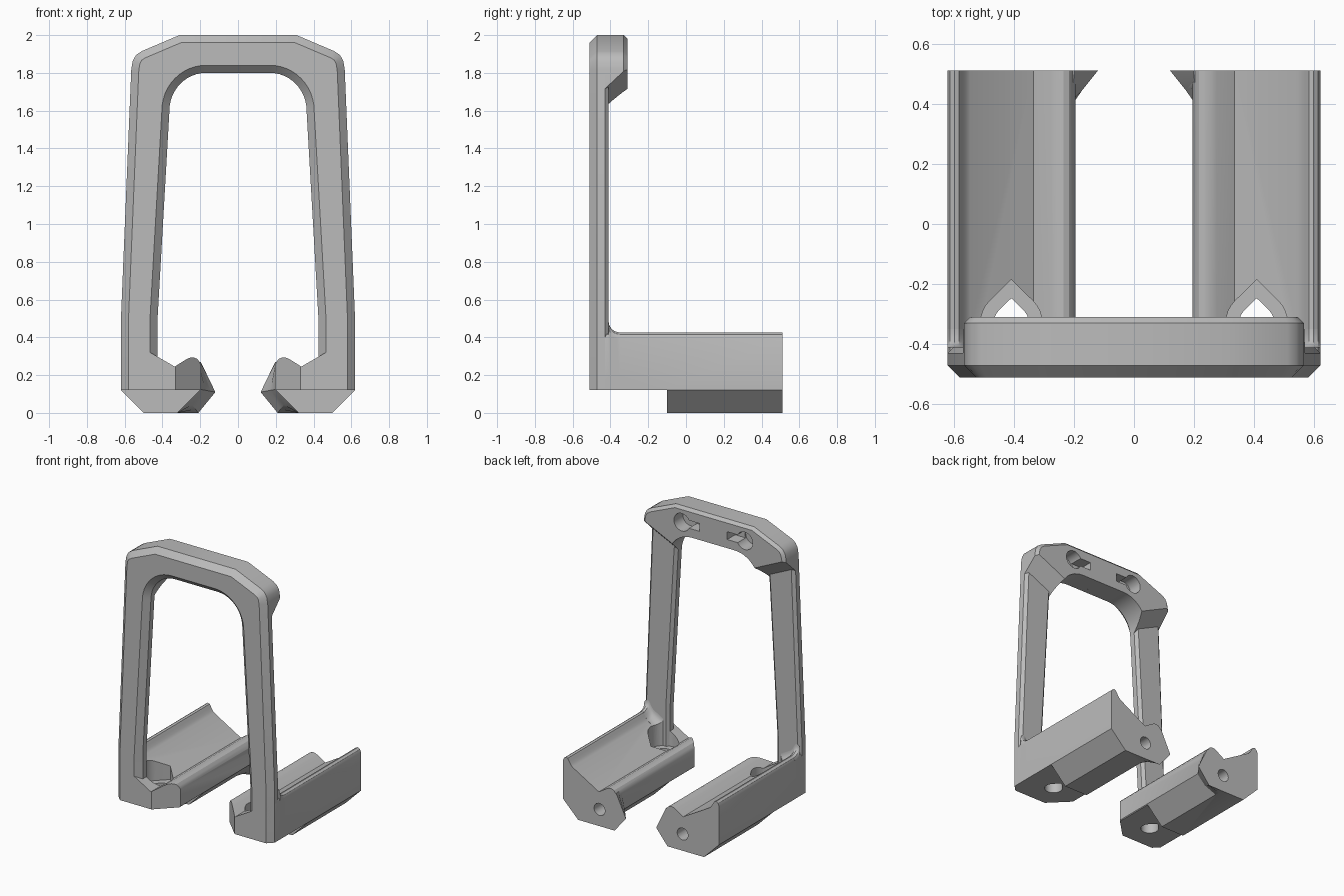
import bpy, bmesh
from math import sin, cos, pi, radians
from mathutils import Vector

if "Cube" in bpy.data.objects:
    bpy.data.objects.remove(bpy.data.objects["Cube"])

grey = bpy.data.materials.new("plain grey")
grey.use_nodes = True
grey.diffuse_color = (0.5, 0.5, 0.5, 1)
grey.node_tree.nodes["Principled BSDF"].inputs["Base Color"].default_value = (0.5, 0.5, 0.5, 1)


def loft(name, rings, cuts=()):
    """Skin equal-sized 3D rings, cap the ends, then trim by (point, outward normal) planes."""
    bm = bmesh.new()
    rows = [[bm.verts.new(p) for p in ring] for ring in rings]
    n = len(rows[0])
    for a, b in zip(rows, rows[1:]):
        for i in range(n):
            j = (i + 1) % n
            bm.faces.new((a[i], a[j], b[j], b[i]))
    bm.faces.new(rows[0])
    bm.faces.new(rows[-1])
    for point, normal in cuts:
        res = bmesh.ops.bisect_plane(bm, geom=bm.verts[:] + bm.edges[:] + bm.faces[:],
                                     plane_co=point, plane_no=normal, clear_outer=True)
        edges = [e for e in res["geom_cut"] if isinstance(e, bmesh.types.BMEdge)]
        bmesh.ops.holes_fill(bm, edges=edges, sides=0)
    bmesh.ops.recalc_face_normals(bm, faces=bm.faces[:])
    mesh = bpy.data.meshes.new(name)
    bm.to_mesh(mesh)
    bm.free()
    mesh.materials.append(grey)
    ob = bpy.data.objects.new(name, mesh)
    bpy.context.collection.objects.link(ob)
    return ob


def along_y(outline, y):
    return [(x, y, z) for x, z in outline]


def prism(name, outline, y0, y1, cuts=()):
    return loft(name, [along_y(outline, y0), along_y(outline, y1)], cuts)


def box(name, x0, x1, y0, y1, z0, z1):
    return prism(name, [(x0, z0), (x1, z0), (x1, z1), (x0, z1)], y0, y1)


def combine(ob, tool, operation="DIFFERENCE"):
    mod = ob.modifiers.new("combine", "BOOLEAN")
    mod.operation, mod.solver, mod.object = operation, "EXACT", tool
    bpy.context.view_layer.objects.active = ob
    bpy.ops.object.modifier_apply(modifier=mod.name)
    bpy.data.objects.remove(tool)


def symmetric(half):
    """Counter-clockwise closed outline from its right half, listed bottom to top."""
    return half + [(-x, z) for x, z in reversed(half)]


def inset(outline, d):
    pts = [Vector(p) for p in outline]
    out = []
    for i, p in enumerate(pts):
        a = (p - pts[i - 1]).normalized()
        b = (pts[(i + 1) % len(pts)] - p).normalized()
        n1, n2 = Vector((-a.y, a.x)), Vector((-b.y, b.x))
        out.append(tuple(p + (n1 + n2) * d / (1 + n1.dot(n2))))
    return out


def circle(cx, cz, r, n=32):
    return [(cx + r * cos(2 * pi * i / n), cz + r * sin(2 * pi * i / n)) for i in range(n)]


def teardrop(cx, cy, r, z):
    """Round hole with a pointed back."""
    angles = [radians(135 + 270 * i / 24) for i in range(25)]
    return [(cx + r * cos(a), cy + r * sin(a), z) for a in angles] + [(cx, cy + r * 1.4, z)]


# Outlines of the arch: outer edge and opening
outer = symmetric([(0.62, -0.2), (0.62, 0.49), (0.565, 1.82), (0.557, 1.865),
                   (0.54, 1.895), (0.51, 1.915), (0.31, 2.0)])
arc = [(0.17 + 0.193 * cos(pi / 2 * i / 12), 1.6 + 0.2 * sin(pi / 2 * i / 12)) for i in range(13)]
opening = symmetric([(0.427, -0.4), (0.427, 0.48)] + arc)

# Upright frame with chamfered edges
frame = loft("upright_frame",
             [along_y(inset(outer, d), y) for d, y in
              ((0.04, -0.51), (0, -0.47), (0, -0.43), (0.02, -0.41))],
             [((0, 0, 0.12), (0, 0, -1))])
combine(frame, loft("opening_cutter",
                    [along_y(inset(opening, -d), y) for d, y in
                     ((0.05, -0.52), (0, -0.47), (0, -0.43), (0.03, -0.40))]))

# Thick mounting block behind the top, with slanted undersides
slants = [((s * 0.57, -0.31, 1.83), (s * 0.47, 0.95, -1)) for s in (1, -1)]
block = loft("mounting_block",
             [along_y(inset(outer, d), y) for d, y in ((0, -0.45), (0, -0.33), (0.02, -0.31))],
             slants)
combine(block, prism("opening_cutter", opening, -0.6, 0))
for s in (1, -1):
    keyhole = prism("keyhole_cutter", circle(s * 0.25, 1.89, 0.063), -0.41, -0.29)
    slot = box("slot_cutter", min(s * 0.11, s * 0.25), max(s * 0.11, s * 0.25),
               -0.4, -0.28, 1.862, 1.918)
    combine(block, keyhole)
    combine(block, slot)

# Cross-section of an arm: outer lip, sloping trough, inner ridge
lip = [(0.62, 0.395), (0.612, 0.415), (0.597, 0.425), (0.582, 0.42),
       (0.571, 0.402), (0.56, 0.382), (0.545, 0.366)]
ridge = [(0.335, 0.245), (0.275, 0.283), (0.255, 0.292), (0.235, 0.294),
         (0.216, 0.286), (0.203, 0.27), (0.195, 0.25)]
section = [(0.32, 0), (0.5, 0), (0.62, 0.12)] + lip + ridge + [(0.195, 0.125)]

# Inner hook at the back end: start and end shapes
hook_start = [(0.33, 0.22), (0.21, 0.27), (0.2, 0.125), (0.26, 0.065), (0.32, 0.0)]
hook_end = [(0.33, 0.22), (0.197, 0.27), (0.12, 0.11), (0.21, 0.0), (0.32, 0.0)]


def build_arm(name, s):
    def side(outline):
        return [(s * x, z) for x, z in outline]

    arm = prism(name, side(section), -0.51, 0.51,
                [((s * 0.33, -0.51, 0), (-s, -1, 0)), ((s * 0.58, -0.51, 0), (s, -1, 0))])

    # Hook
    rings = []
    for t, y in ((0, 0.405), (0.35, 0.445), (0.7, 0.48), (1, 0.51)):
        mix = [tuple(Vector(a).lerp(Vector(b), t)) for a, b in zip(hook_start, hook_end)]
        rings.append(along_y(side(mix), y))
    combine(arm, loft("hook", rings), "UNION")

    # Fillet where the arm meets the upright
    top = lip + [(0.44, 0.305)]
    rings = []
    for i in range(7):
        a = pi / 2 * i / 6
        raised = [(x, z + 0.061 - 0.06 * sin(a)) for x, z in top]
        rings.append(along_y(side([(0.44, 0.2), (0.62, 0.2)] + raised), -0.35 - 0.06 * cos(a)))
    combine(arm, loft("fillet", rings), "UNION")

    # Raised underside at the front
    combine(arm, box("step_cutter", min(0, s), max(0, s), -0.7, -0.1, -0.1, 0.12))

    # Counterbored vertical screw hole and hole in the back end
    for r, z in ((0.102, 0.19), (0.058, 0.05)):
        combine(arm, loft("screw_cutter", [teardrop(s * 0.408, -0.328, r, z),
                                           teardrop(s * 0.408, -0.328, r, 0.6)]))
    combine(arm, prism("end_cutter", circle(s * 0.33, 0.12, 0.043), 0.2, 0.6))
    return arm


parts = [frame, block, build_arm("left_arm", 1), build_arm("right_arm", -1)]

# Smooth the curved areas and keep the hard edges
bpy.ops.object.select_all(action="DESELECT")
for ob in parts:
    ob.select_set(True)
bpy.context.view_layer.objects.active = frame
bpy.ops.object.shade_smooth_by_angle(angle=radians(28))
